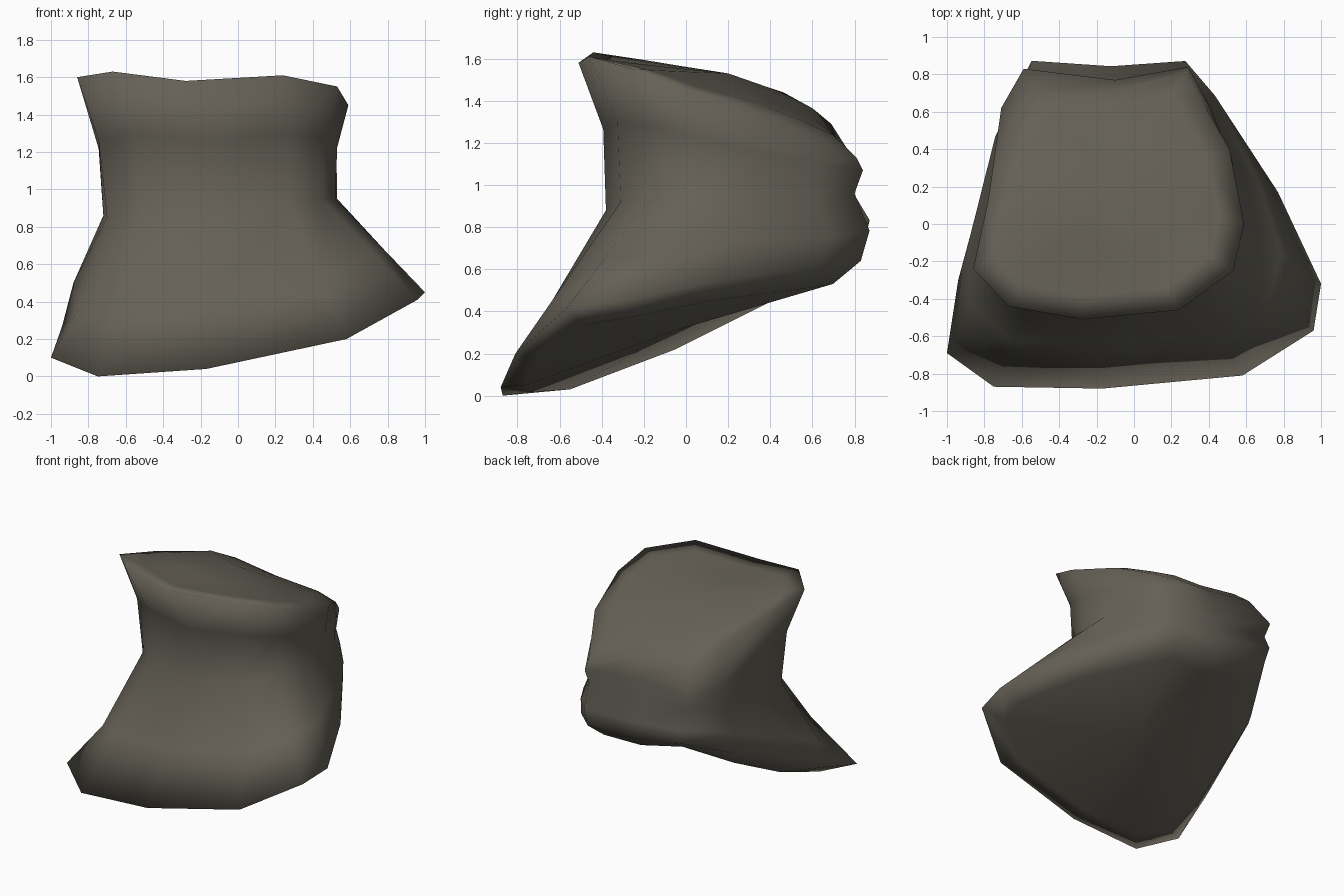
import bpy, bmesh
from mathutils import Vector

if "Cube" in bpy.data.objects:
    bpy.data.objects.remove(bpy.data.objects["Cube"])

# Loops around the boulder, starting at the front left and running to the right
foot = [(-1, -.69, .1), (-.75, -.87, 0), (-.17, -.88, .04), (.58, -.81, .2),
        (.96, -.57, .41), (1, -.32, .45), (.77, .17, .55), (.46, .64, .61),
        (.27, .83, .64), (-.1, .82, .64), (-.53, .84, .72), (-.74, .44, .54),
        (-.94, -.3, .27)]
waist = [(-.70, -.18, .85), (-.52, -.33, .88), (-.12, -.38, .88), (.28, -.31, .92),
         (.45, -.16, .95), (.52, .05, .95), (.53, .32, .95), (.40, .62, .93),
         (.28, .80, .96), (-.15, .75, .96), (-.57, .79, .97), (-.70, .5, .92),
         (-.72, .15, .86)]
rim = [(-.86, -.24, 1.6), (-.67, -.44, 1.63), (-.28, -.51, 1.58), (.24, -.46, 1.61),
       (.53, -.25, 1.55), (.59, 0, 1.45), (.51, .4, 1.32), (.38, .63, 1.22),
       (.28, .81, 1.13), (-.1, .71, 1.22), (-.51, .69, 1.29), (-.65, .52, 1.39),
       (-.78, .12, 1.51)]
foot, waist, rim = [[Vector(p) for p in ring] for ring in (foot, waist, rim)]


def blend(a, b, t):
    return [p.lerp(q, t) for p, q in zip(a, b)]


def toward(ring, centre, t):
    return [p.lerp(centre, t) for p in ring]


# Flank between foot and waist, bulging at the back, hollow at the front left
flank = blend(foot, waist, .45)
for p in flank:
    if p.y > .6:
        p.y += .055
flank[0] = Vector((-.87, -.43, .33))
flank[12] = Vector((-.88, -.08, .50))
flank[11].x -= .02

# Neck between waist and rim, staying slim until just under the cap
neck = [Vector((w.x * .85 + r.x * .15, w.y * .9 + r.y * .1, w.z * .45 + r.z * .55))
        for w, r in zip(waist, rim)]
neck[0].x = neck[12].x = -.745
# Back of the neck flares into a rounded lip
neck[7:12] = [Vector(p) for p in ((.40, .64, 1.1), (.29, .84, 1.07), (-.1, .77, 1.09),
                                  (-.59, .83, 1.07), (-.71, .62, 1.12))]

# Domed cap
cap_centre = Vector((-.14, .2, 1.51))
caps = []
for t in (.18, .5):
    ring = toward(rim, cap_centre, t)
    for p in ring:
        p.z += .01 + .04 * p.y
    caps.append(ring)

# Underside with a bevelled edge, hanging lowest on the left
foot_centre = Vector((-.05, -.05, .31))
under = toward(foot, foot_centre, .15)
for p in under:
    p.z -= .03 if p.y < -.6 else .06
under[0] = Vector((-.77, -.55, .03))
under[10] = Vector((-.46, .70, .62))
under[11] = Vector((-.72, .43, .46))
under[12] = Vector((-.78, -.05, .22))

bm = bmesh.new()
loops = [[bm.verts.new(p) for p in ring]
         for ring in (under, foot, flank, waist, neck, rim, *caps)]
n = len(foot)
for a, b in zip(loops, loops[1:]):
    for i in range(n):
        j = (i + 1) % n
        bm.faces.new((a[i], a[j], b[j], b[i]))
for ring, centre in ((loops[0], foot_centre), (loops[-1], cap_centre + Vector((0, 0, .02)))):
    c = bm.verts.new(centre)
    for i in range(n):
        bm.faces.new((ring[i], ring[(i + 1) % n], c))
bmesh.ops.recalc_face_normals(bm, faces=bm.faces)
for f in bm.faces:
    f.smooth = True

mesh = bpy.data.meshes.new("boulder")
bm.to_mesh(mesh)
bm.free()
stone = bpy.data.materials.new("brown grey stone")
stone.diffuse_color = (.13, .118, .094, 1)
stone.use_nodes = True
stone.node_tree.nodes["Principled BSDF"].inputs["Base Color"].default_value = stone.diffuse_color
mesh.materials.append(stone)
bpy.context.collection.objects.link(bpy.data.objects.new("boulder", mesh))
